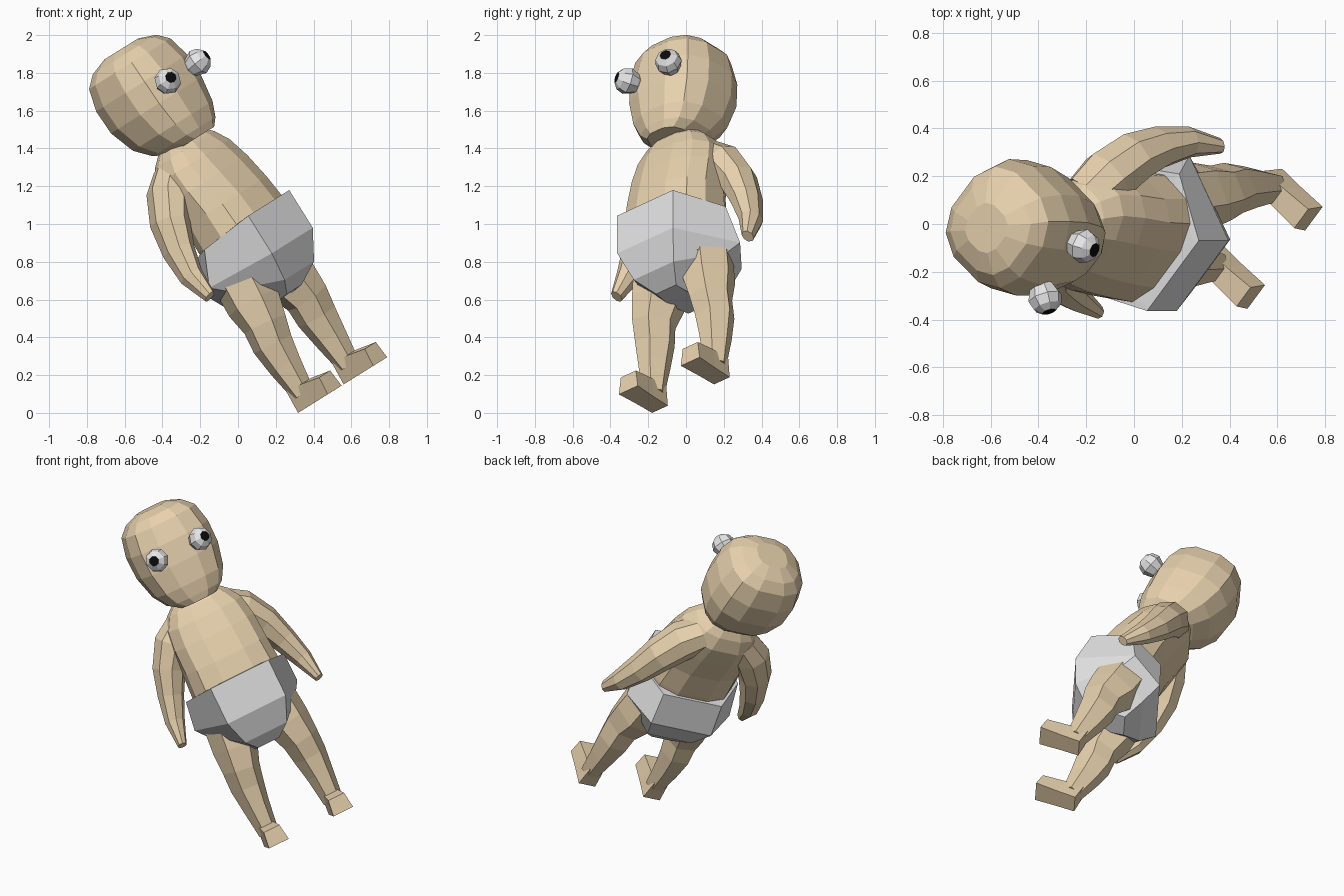
import bpy, bmesh, math
from mathutils import Vector, Matrix

if "Cube" in bpy.data.objects:
    bpy.data.objects.remove(bpy.data.objects["Cube"])


def material(name, rgb):
    m = bpy.data.materials.new(name)
    m.diffuse_color = (*rgb, 1)
    m.use_nodes = True
    m.node_tree.nodes["Principled BSDF"].inputs["Base Color"].default_value = m.diffuse_color
    return m


SKIN = material("tan skin", (0.84, 0.67, 0.44))
CLOTH = material("pale grey cloth", (0.76, 0.76, 0.76))
WHITE = material("eye white", (0.80, 0.80, 0.80))
BLACK = material("pupil black", (0.003, 0.003, 0.003))

# Upright figure frame (faces -y), leaning sideways and turned
lean, turn = math.radians(-32), math.radians(49)
POSE = (Matrix.Translation((0.514, -0.020, 0.125))
        @ Matrix.Rotation(lean, 4, 'Y') @ Matrix.Rotation(turn, 4, 'Z'))
parts = []


def loft(name, rings, mats, mirror=False, cap_index=0):
    """Skin a list of equal-length rings and close both ends."""
    bm = bmesh.new()
    rows = [[bm.verts.new(p) for p in r] for r in rings]
    n = len(rows[0])
    for a, b in zip(rows, rows[1:]):
        for i in range(n):
            j = (i + 1) % n
            bm.faces.new((a[i], a[j], b[j], b[i]))
    bm.faces.new(rows[0][::-1])
    bm.faces.new(rows[-1]).material_index = cap_index
    bmesh.ops.recalc_face_normals(bm, faces=bm.faces)
    me = bpy.data.meshes.new(name)
    bm.to_mesh(me)
    bm.free()
    ob = bpy.data.objects.new(name, me)
    bpy.context.collection.objects.link(ob)
    for m in mats:
        me.materials.append(m)
    if mirror:
        ob.modifiers.new("Mirror", 'MIRROR').use_mirror_merge = False
    parts.append(ob)
    return ob


def oval(z, half, front, back, n=12, power=2.6):
    """Horizontal rounded-square ring; front and back are y depths."""
    pts = []
    for i in range(n):
        t = 2 * math.pi * (i + 0.5) / n
        c, s = math.cos(t), math.sin(t)
        e = 2 / power
        px = math.copysign(abs(c) ** e, c) * half
        py = math.copysign(abs(s) ** e, s) * (back - front) / 2 + (front + back) / 2
        pts.append(Vector((px, py, z)))
    return pts


def hexring(*corners):
    """Symmetric six-sided ring from its front, side and back corner."""
    right = [Vector(c) for c in corners]
    return right + [Vector((-c.x, c.y, c.z)) for c in reversed(right)]


def tube(path, n):
    """Rings around a path of (x, y, z, side radius, depth radius)."""
    pts = [Vector(p[:3]) for p in path]
    rings = []
    for k, p in enumerate(path):
        d = (pts[min(k + 1, len(pts) - 1)] - pts[max(k - 1, 0)]).normalized()
        u = Vector((0, 1, 0)).cross(d).normalized()
        v = d.cross(u)
        rings.append([pts[k] + u * p[3] * math.cos(2 * math.pi * i / n)
                      + v * p[4] * math.sin(2 * math.pi * i / n) for i in range(n)])
    return rings


# Head
loft("head", [oval(*r) for r in (
    (1.52, 0.12, -0.21, 0.06), (1.56, 0.18, -0.225, 0.14),
    (1.64, 0.23, -0.245, 0.215), (1.78, 0.265, -0.255, 0.265),
    (1.92, 0.267, -0.25, 0.27), (2.04, 0.24, -0.22, 0.24),
    (2.095, 0.185, -0.175, 0.19), (2.13, 0.10, -0.09, 0.10))], [SKIN])

# Torso
loft("torso", [oval(*r) for r in (
    (0.72, 0.25, -0.23, 0.17), (1.00, 0.285, -0.27, 0.165),
    (1.15, 0.275, -0.25, 0.155), (1.30, 0.27, -0.215, 0.17),
    (1.42, 0.25, -0.18, 0.18), (1.50, 0.20, -0.145, 0.15),
    (1.56, 0.13, -0.10, 0.10))], [SKIN])

# Diaper: flat front panel, raised leg openings, narrow crotch, lip at the waist
waist = hexring((0.195, -0.30, 1.025), (0.33, -0.03, 0.995), (0.195, 0.175, 0.975))
loft("diaper", [
    hexring((0.07, -0.13, 0.565), (0.08, 0.0, 0.555), (0.07, 0.13, 0.565)),
    hexring((0.14, -0.23, 0.635), (0.295, 0.02, 0.745), (0.15, 0.20, 0.65)),
    hexring((0.195, -0.30, 0.79), (0.345, 0.07, 0.81), (0.20, 0.25, 0.79)),
    waist, [Vector((p.x * 0.91, p.y * 0.91, p.z)) for p in waist]], [CLOTH])

# Arms: sloping shoulders, elbows back, hands forward
loft("arms", tube([
    (0.13, 0.05, 1.42, 0.10, 0.11), (0.23, 0.065, 1.34, 0.115, 0.125),
    (0.32, 0.085, 1.21, 0.10, 0.115), (0.38, 0.085, 1.06, 0.08, 0.095),
    (0.43, 0.06, 0.91, 0.06, 0.07), (0.46, 0.0, 0.77, 0.028, 0.038)], 8), [SKIN], True)

# Legs
loft("legs", tube([
    (0.16, 0.01, 0.78, 0.14, 0.16), (0.175, 0.01, 0.62, 0.14, 0.155),
    (0.20, 0.0, 0.49, 0.115, 0.125), (0.21, 0.02, 0.38, 0.105, 0.115),
    (0.215, 0.02, 0.25, 0.085, 0.095), (0.217, 0.015, 0.07, 0.062, 0.062)], 6), [SKIN], True)

# Feet: box lofted from heel to toe
loft("feet", [[Vector((0.217 + sx * w, y, z)) for sx, z in
               ((-1, 0), (1, 0), (0.8, h), (-0.8, h))]
              for y, w, h in ((0.07, 0.055, 0.13), (-0.05, 0.058, 0.12), (-0.185, 0.066, 0.10))],
     [SKIN], True)

# Eyes: faceted balls, narrow behind, whose flat front cap is the pupil
axis = Vector((0.42, -0.88, 0.12)).normalized()
side = axis.cross(Vector((0, 0, 1))).normalized()
up = side.cross(axis)
centre = Vector((0.142, -0.272, 1.855))
loft("eyes", [[centre + axis * d + (side * math.cos(i * math.pi / 4)
               + up * math.sin(i * math.pi / 4)) * r for i in range(8)]
              for d, r in ((-0.08, 0.03), (-0.04, 0.055), (0.005, 0.073),
                           (0.045, 0.06), (0.068, 0.030))],
     [WHITE, BLACK], True, 1)

# Pose everything, then settle on the ground
for ob in parts:
    ob.matrix_world = POSE
bpy.context.view_layer.update()
deps = bpy.context.evaluated_depsgraph_get()
low_z = min((POSE @ v.co).z for ob in parts for v in ob.evaluated_get(deps).data.vertices)
for ob in parts:
    ob.matrix_world = Matrix.Translation((0, 0, -low_z)) @ POSE
